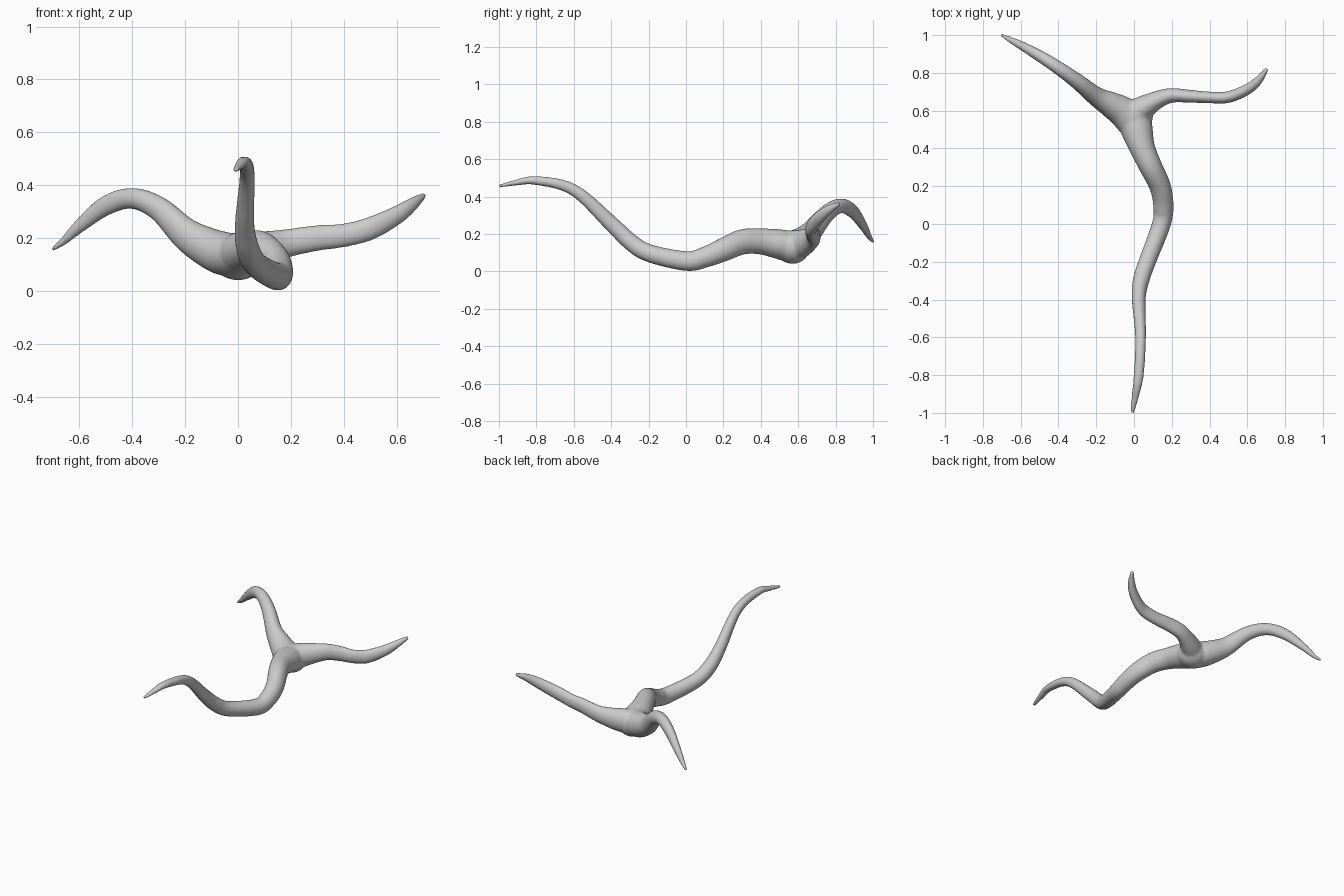
import bpy, bmesh, math
from mathutils import Vector

if "Cube" in bpy.data.objects:
    bpy.data.objects.remove(bpy.data.objects["Cube"])

grey = bpy.data.materials.new("plain grey")
grey.diffuse_color = (0.6, 0.6, 0.6, 1)
grey.use_nodes = True
grey.node_tree.nodes["Principled BSDF"].inputs["Base Color"].default_value = grey.diffuse_color
bm = bmesh.new()


def spline(a, b, c, d, t):
    return [0.5 * (2*q + (r-p)*t + (2*p-5*q+4*r-s)*t*t + (3*q-p-3*r+s)*t**3)
            for p, q, r, s in zip(a, b, c, d)]


def sweep(keys, steps=6, sides=20):
    """Tapered elliptical tube; each key is x, y, z, half width, half height."""
    k = [keys[0]] + keys + [keys[-1]]
    pts = [spline(*k[i:i+4], j/steps) for i in range(len(keys)-1) for j in range(steps)]
    pts.append(keys[-1])
    rings = []
    for i, p in enumerate(pts):
        t = Vector(pts[min(i+1, len(pts)-1)][:3]) - Vector(pts[max(i-1, 0)][:3])
        t.normalize()
        u = t.cross(Vector((0, 0, 1))).normalized()
        v = u.cross(t)
        rings.append([bm.verts.new(Vector(p[:3]) + u*p[3]*math.cos(a) + v*p[4]*math.sin(a))
                      for a in (2*math.pi*n/sides for n in range(sides))])
    for a, b in zip(rings, rings[1:]):
        for n in range(sides):
            m = (n+1) % sides
            bm.faces.new((a[n], a[m], b[m], b[n]))
    bm.faces.new(rings[0][::-1])
    bm.faces.new(rings[-1])


# Long front limb
sweep([(-.01, -1, .455, .011, .009), (.005, -.92, .472, .02, .015), (.025, -.8, .485, .027, .024),
       (.035, -.6, .435, .029, .032), (.025, -.4, .255, .037, .042), (.037, -.3, .16, .044, .046),
       (.07, -.2, .098, .046, .048), (.145, 0, .055, .05, .053), (.155, .1, .075, .054, .056),
       (.138, .2, .115, .057, .063), (.09, .3, .157, .061, .068), (.045, .4, .16, .068, .07),
       (.015, .5, .145, .085, .08), (0, .58, .132, .085, .08)])
# Back left limb
sweep([(.02, .5, .135, .08, .075), (-.05, .585, .14, .083, .083), (-.12, .63, .168, .07, .075),
       (-.2, .675, .217, .052, .062), (-.3, .755, .311, .042, .047), (-.4, .826, .35, .036, .04),
       (-.5, .89, .322, .031, .038), (-.6, .947, .244, .023, .026), (-.66, .978, .188, .016, .016),
       (-.705, 1.002, .155, .009, .008)])
# Back right limb
sweep([(-.02, .57, .135, .08, .08), (.06, .622, .15, .062, .075), (.13, .66, .167, .047, .062),
       (.2, .681, .183, .039, .053), (.3, .676, .2, .034, .049), (.4, .67, .21, .031, .045),
       (.5, .672, .236, .031, .044), (.6, .713, .286, .029, .036), (.66, .762, .328, .023, .026),
       (.705, .823, .363, .011, .011)])
# Swollen junction
ret = bmesh.ops.create_uvsphere(bm, u_segments=32, v_segments=20, radius=1)
for v in ret["verts"]:
    v.co = Vector((v.co.x*.1, .57 + v.co.y*.093, .13 + v.co.z*.09))

bmesh.ops.recalc_face_normals(bm, faces=bm.faces)
me = bpy.data.meshes.new("branching_body")
bm.to_mesh(me)
bm.free()
ob = bpy.data.objects.new("branching_body", me)
bpy.context.collection.objects.link(ob)
me.materials.append(grey)

# Fuse the limbs into one skin and soften the joins
rm = ob.modifiers.new("fuse", 'REMESH')
rm.mode = 'VOXEL'
rm.voxel_size = 0.008
rm.use_smooth_shade = True
sm = ob.modifiers.new("soften", 'SMOOTH')
sm.factor = 0.5
sm.iterations = 8
